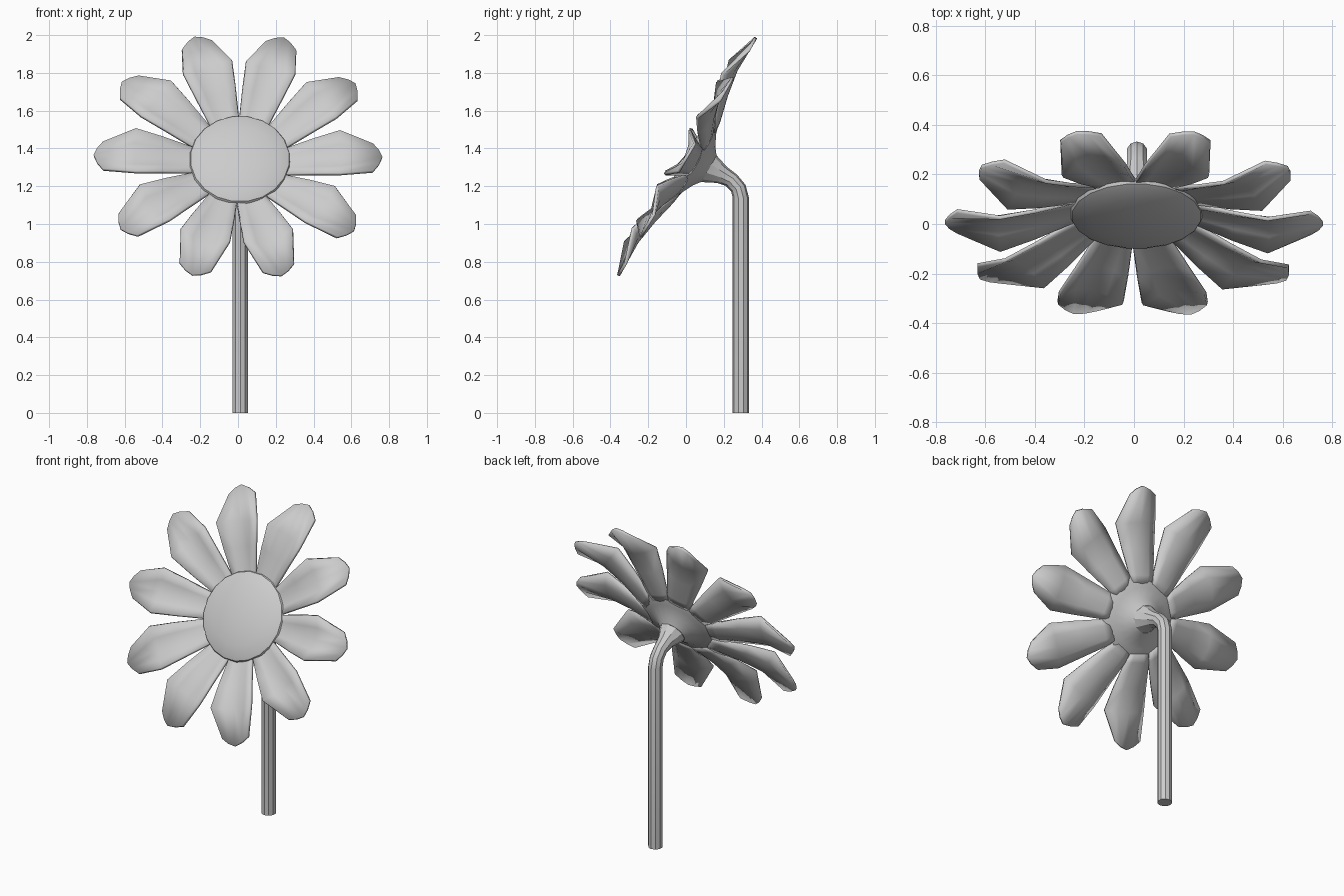
import bpy, math
from mathutils import Vector

if "Cube" in bpy.data.objects:
    bpy.data.objects.remove(bpy.data.objects["Cube"])

# Flower head frame: tilted 30 degrees back from vertical
X = Vector((1, 0, 0))
U = Vector((0, 0.5, 0.866))
N = Vector((0, -0.866, 0.5))
C = Vector((0, 0, 1.36))
D = Vector((0.01, 0.04, 1.34))   # middle of the disc


def make(name, verts, faces, angle):
    me = bpy.data.meshes.new(name)
    me.from_pydata(verts, [], faces)
    me.validate()
    ob = bpy.data.objects.new(name, me)
    bpy.context.collection.objects.link(ob)
    bpy.ops.object.select_all(action='DESELECT')
    bpy.context.view_layer.objects.active = ob
    ob.select_set(True)
    bpy.ops.object.mode_set(mode='EDIT')
    bpy.ops.mesh.select_all(action='SELECT')
    if len(me.polygons) > 20:
        bpy.ops.mesh.normals_make_consistent(inside=False)
    bpy.ops.object.mode_set(mode='OBJECT')
    bpy.ops.object.shade_smooth_by_angle(angle=math.radians(angle))
    return ob


def loft(name, rings, sides, angle):
    """rings: (centre, in-plane up vector, radius), closed with end caps"""
    verts, faces = [], []
    for c, up, r in rings:
        for k in range(sides):
            a = math.tau * (k + 0.5) / sides
            verts.append(c + r * (X * math.cos(a) + up * math.sin(a)))
    for i in range(len(rings) - 1):
        for k in range(sides):
            j = (k + 1) % sides
            faces.append((i * sides + k, i * sides + j,
                          (i + 1) * sides + j, (i + 1) * sides + k))
    faces.append(tuple(range(sides))[::-1])
    faces.append(tuple(range(len(verts) - sides, len(verts))))
    return make(name, verts, faces, angle)


# Stem: straight, bending forward and flaring into the head
path = [(0.29, 0.0, 0, 0.043), (0.29, 1.14, 0, 0.043), (0.277, 1.19, 25, 0.042),
        (0.24, 1.232, 45, 0.042), (0.19, 1.26, 58, 0.05), (0.12, 1.293, 60, 0.082)]
rings = []
for y, z, tilt, r in path:
    t = math.radians(tilt)
    rings.append((Vector((0.012, y, z)), Vector((0, math.cos(t), math.sin(t))), r))
loft("stem", rings, 10, 25)

# Disc: flared back, rim and shallow domed front
profile = [(0.08, -0.095), (0.12, -0.065), (0.18, -0.035), (0.25, -0.015), (0.268, -0.003),
           (0.262, 0.01), (0.24, 0.02), (0.18, 0.036), (0.1, 0.048), (0.03, 0.052)]
loft("flower_disc", [(D + N * n, U, r) for r, n in profile], 20, 35)

# Petals: cupped blades with raised edges (edge r, mid r, half width, edge n, mid n)
rows = [(0.20, 0.20, 0.060, -0.055, -0.058), (0.25, 0.25, 0.078, -0.042, -0.052),
        (0.40, 0.40, 0.106, 0.015, -0.018), (0.54, 0.55, 0.131, 0.058, 0.005),
        (0.715, 0.764, 0.083, 0.0, 0.002)]
for p in range(10):
    a = math.radians(36 * p)
    er = X * math.cos(a) + U * math.sin(a)
    et = U * math.cos(a) - X * math.sin(a)
    verts, faces = [], []
    for re, rm, w, ne, nm in rows:
        for s in (-1, -0.5, 0, 0.5, 1):
            q = s * s
            r = re + (rm - re) * (1 - abs(s) ** 1.5)
            verts.append(C + er * r + et * (s * w - 0.006) + N * (nm + (ne - nm) * q))
    for i in range(len(rows) - 1):
        for k in range(4):
            b = i * 5 + k
            faces.append((b, b + 5, b + 6, b + 1))
    ob = make(f"petal_{p + 1}", verts, faces, 40)
    sol = ob.modifiers.new("thickness", 'SOLIDIFY')
    sol.thickness = 0.016
    sol.offset = -1
